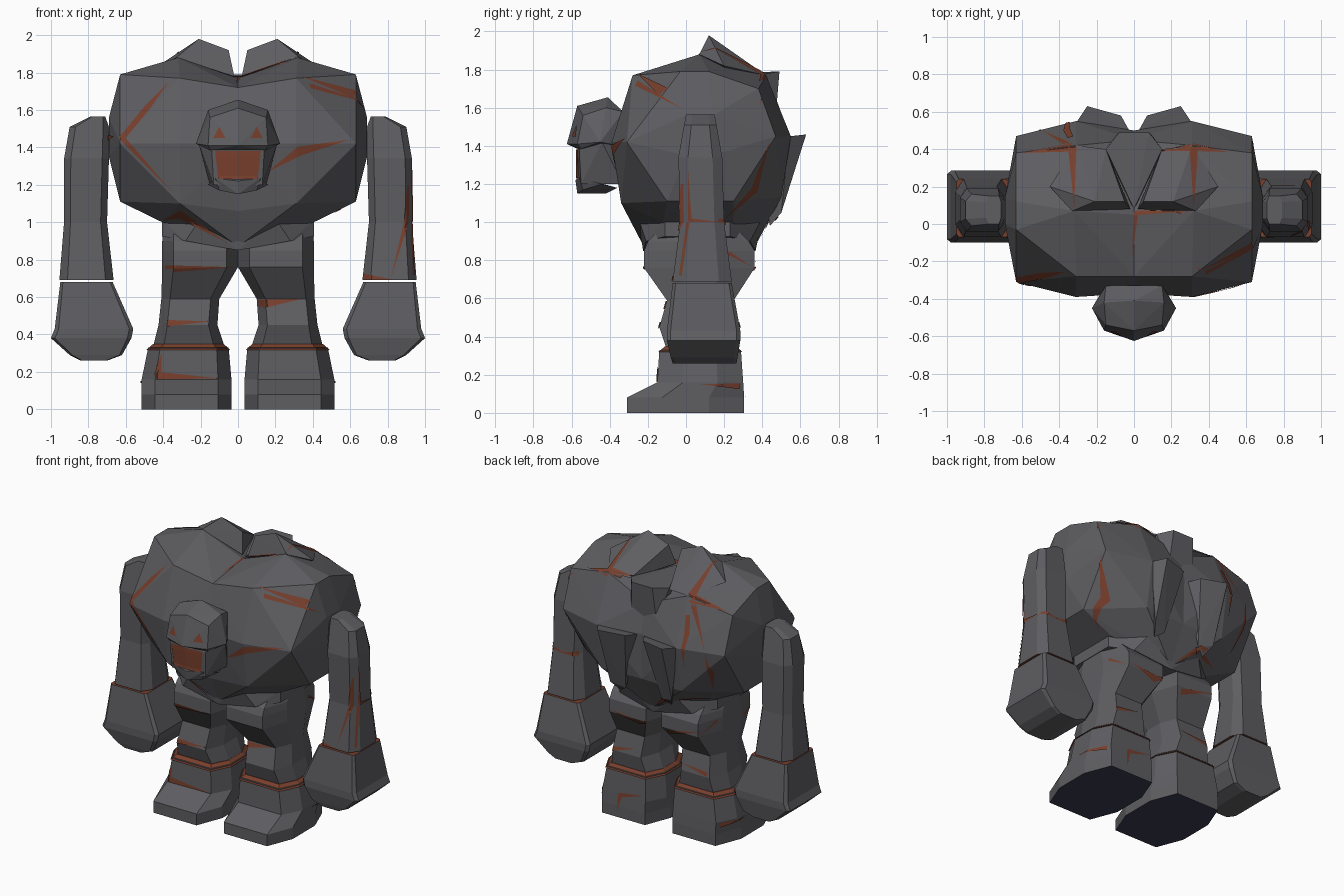
import bpy
import bmesh
from mathutils import Vector
from mathutils.bvhtree import BVHTree

default_cube = bpy.data.objects.get("Cube")
if default_cube:
    bpy.data.objects.remove(default_cube, do_unlink=True)


def make_material(name, red, green, blue):
    material = bpy.data.materials.new(name)
    material.use_nodes = True
    colour = (red, green, blue, 1)
    material.diffuse_color = colour
    material.node_tree.nodes["Principled BSDF"].inputs["Base Color"].default_value = colour
    return material


ROCK = make_material("dark rock", .112, .11, .12)
LAVA = make_material("lava orange", .19, .05, .026)
SOLE = make_material("sole blue grey", .042, .042, .085)


def finish(bm, name, materials, rule=None):
    """Turn a bmesh into a flat shaded object; rule picks the face material."""
    bmesh.ops.recalc_face_normals(bm, faces=bm.faces)
    bm.normal_update()
    if rule:
        for face in bm.faces:
            face.material_index = rule(face)
    mesh = bpy.data.meshes.new(name)
    bm.to_mesh(mesh)
    bm.free()
    for material in materials:
        mesh.materials.append(material)
    obj = bpy.data.objects.new(name, mesh)
    bpy.context.collection.objects.link(obj)
    return obj


def hull(name, points, side=1, both=False):
    """Faceted boulder; side flips x, both adds the mirrored points."""
    bm = bmesh.new()
    for x, y, z in points:
        bm.verts.new((x * side, y, z))
        if both and x:
            bm.verts.new((-x, y, z))
    bmesh.ops.convex_hull(bm, input=bm.verts[:])
    loose = [vert for vert in bm.verts if not vert.link_faces]
    bmesh.ops.delete(bm, geom=loose, context='VERTS')
    return finish(bm, name, [ROCK])


def loft(name, rings, side, cut_x, cut_y, materials=(ROCK,), rule=None):
    """Stack of chamfered rectangles, each given as z, x range and y range."""
    bm = bmesh.new()
    loops = []
    for z, x0, x1, y0, y1 in rings:
        a, b = (x1 - x0) * cut_x, (y1 - y0) * cut_y
        outline = [(x0 + a, y0), (x1 - a, y0), (x1, y0 + b), (x1, y1 - b),
                   (x1 - a, y1), (x0 + a, y1), (x0, y1 - b), (x0, y0 + b)]
        loops.append([bm.verts.new((x * side, y, z)) for x, y in outline])
    for low, high in zip(loops, loops[1:]):
        for i in range(len(low)):
            j = (i + 1) % len(low)
            bm.faces.new((low[i], low[j], high[j], high[i]))
    bm.faces.new(loops[0])
    bm.faces.new(loops[-1])
    return finish(bm, name, materials, rule)


def under_face(face):
    return 1 if face.normal.z < -.9 else 0


def upper_face(face):
    return 1 if face.normal.z > .9 else 0


# Outline points for the paired parts, on the +x side
chest = [(.69, 0, 1.56), (.69, .14, 1.56), (.69, 0, 1.35), (.69, .14, 1.35),
         (.63, -.31, 1.42), (.63, -.03, 1.79), (.63, .12, 1.79), (.63, .38, 1.7),
         (.63, .47, 1.45), (.31, -.39, 1.42), (.31, -.28, 1.77), (.32, .07, 1.88),
         (.31, .42, 1.77), (.31, .55, 1.45), (.63, -.1, 1.11), (.63, .25, 1.11),
         (.31, -.34, 1.1), (.31, .5, 1.13), (.405, -.12, 1), (.405, .25, 1), (0, -.22, .87),
         (0, .36, .87), (0, -.37, 1.42), (0, -.28, 1.72), (0, .05, 1.77),
         (0, .45, 1.65), (0, .5, 1.45), (0, -.3, 1.06), (0, .49, 1.13)]
shoulder_slab = [(.21, .12, 1.98), (.05, .12, 1.92), (.33, .07, 1.88), (.02, .08, 1.78),
                 (.45, .2, 1.82), (.31, .42, 1.77), (.15, .4, 1.765), (.2, .25, 1.7)]
back_slab = [(.25, .63, 1.46), (.07, .58, 1.45), (.31, .54, 1.45), (.02, .49, 1.44),
             (.24, .5, 1.05), (.14, .47, 1.02), (.2, .44, .98), (.17, .4, 1.2)]
leg_rings = [(.98, .02, .4, -.12, .25), (.9, 0, .405, -.2, .33), (.85, 0, .405, -.22, .36),
             (.76, 0, .405, -.22, .36), (.59, .1, .41, -.1, .25), (.45, .11, .425, -.14, .28),
             (.33, .07, .455, -.1, .26)]
band_rings = [(.318, .042, .49, -.148, .295), (.348, .075, .455, -.11, .265)]
foot_rings = [(0, .035, .515, -.31, .305), (.08, .035, .515, -.31, .305),
              (.16, .035, .515, -.15, .3), (.33, .05, .48, -.14, .288)]
arm_rings = [(1.565, .71, .79, 0, .15), (1.51, .69, .9, -.01, .16), (1.34, .69, .93, -.04, .19),
             (1, .7, .93, -.03, .2), (.69, .665, .955, -.07, .24)]
fist_rings = [(.68, .67, .95, -.07, .24), (.43, .56, .98, -.1, .285),
              (.38, .57, 1, -.1, .285), (.29, .62, .9, -.08, .27), (.26, .7, .84, -.07, .265)]

torso, arms, legs = [], [], []
for side, label in ((1, "left"), (-1, "right")):
    torso.append(hull(label + "_torso", chest, side))
    torso.append(hull(label + "_shoulder_slab", shoulder_slab, side))
    torso.append(hull(label + "_back_slab", back_slab, side))
    legs.append(loft(label + "_leg", leg_rings, side, .15, .32))
    loft(label + "_ankle_lava", band_rings, side, .15, .3, [LAVA])
    legs.append(loft(label + "_foot", foot_rings, side, .15, .3, [ROCK, SOLE], under_face))
    arms.append(loft(label + "_arm", arm_rings, side, .15, .22, [ROCK, LAVA], under_face))
    loft(label + "_fist", fist_rings, side, .05, .05, [ROCK, LAVA], upper_face)

# Belt of rock under the chest, and the wedge between the shoulders
torso.append(hull("waist", [(.407, -.11, .925), (.407, .23, .925), (.28, -.21, .9),
                            (.28, .335, .9), (0, -.225, .85), (0, .365, .85),
                            (.407, -.11, 1.01), (.407, .23, 1.01), (.2, -.25, 1.02),
                            (.2, .4, 1.02)], both=True))
torso.append(hull("neck_wedge", [(.08, .49, 1.79), (.15, .4, 1.775), (0, .08, 1.78),
                                 (.1, .47, 1.55), (.12, .3, 1.6)], both=True))

# Head: skull, heavy brow and jaw around a recessed mouth
head = [
    hull("skull", [(0, -.41, 1.64), (.15, -.33, 1.58), (.21, -.44, 1.42), (.15, -.33, 1.2),
                   (.13, -.55, 1.2), (.14, -.56, 1.38), (0, -.57, 1.38), (0, -.57, 1.2)], both=True),
    hull("brow", [(0, -.41, 1.655), (0, -.57, 1.61), (.16, -.42, 1.6), (.15, -.54, 1.56),
                  (.225, -.45, 1.42), (.16, -.57, 1.41), (0, -.625, 1.41), (0, -.57, 1.385),
                  (.15, -.55, 1.385), (.15, -.33, 1.58), (.16, -.34, 1.4)], both=True),
    hull("jaw", [(0, -.58, 1.22), (.12, -.56, 1.235), (.16, -.44, 1.2), (.1, -.54, 1.17),
                 (0, -.57, 1.15), (0, -.42, 1.15), (.12, -.36, 1.18)], both=True),
]

# Viewing direction and ray start for each side a crack can be laid on
PROJECTIONS = {
    "front": (Vector((0, 1, 0)), lambda u, v: Vector((u, -5, v))),
    "back": (Vector((0, -1, 0)), lambda u, v: Vector((u, 5, v))),
    "left": (Vector((-1, 0, 0)), lambda u, v: Vector((5, u, v))),
    "right": (Vector((1, 0, 0)), lambda u, v: Vector((-5, u, v))),
    "top": (Vector((0, 0, -1)), lambda u, v: Vector((u, v, 5))),
}


def lay_strips(name, targets, view, paths):
    """Drape tapering strips (u, v, width) over the target surfaces."""
    verts, polys = [], []
    for obj in targets:
        start = len(verts)
        verts += [vert.co.copy() for vert in obj.data.vertices]
        polys += [[start + i for i in poly.vertices] for poly in obj.data.polygons]
    tree = BVHTree.FromPolygons(verts, polys)
    direction, origin = PROJECTIONS[view]
    bm = bmesh.new()

    def drop(point):
        hit = tree.ray_cast(origin(point.x, point.y), direction)[0]
        return hit - direction * .006 if hit else None

    for path in paths:
        rows = []
        knots = [Vector(knot) for knot in path]
        for first, last in zip(knots, knots[1:]):
            along = (last - first).xy
            across = Vector((-along.y, along.x)).normalized()
            steps = max(2, int(along.length / .015))
            for k in range(steps + 1):
                knot = first.lerp(last, k / steps)
                half = across * max(knot.z, .002) / 2
                rows.append([drop(knot.xy + half * t) for t in (-1, 0, 1)])
        for near, far in zip(rows, rows[1:]):
            for i in (0, 1):
                quad = [near[i], near[i + 1], far[i + 1], far[i]]
                if None in quad:
                    continue
                depths = [corner.dot(direction) for corner in quad]
                if max(depths) - min(depths) < .05:
                    bm.faces.new([bm.verts.new(corner) for corner in quad])
    bmesh.ops.remove_doubles(bm, verts=bm.verts[:], dist=.0005)
    strip = finish(bm, name, [LAVA])
    if sum(p.normal.dot(direction) * p.area for p in strip.data.polygons) > 0:
        strip.data.flip_normals()


# Face
lay_strips("mouth", head, "front", [[(0, 1.23, .21), (0, 1.38, .245)]])
lay_strips("eyes", head, "front", [[(s * .1, 1.51, 0), (s * .1, 1.45, .065)] for s in (-1, 1)])

# Glowing cracks
lay_strips("chest_cracks", torso, "front", [
    [(-.37, 1.75, 0), (-.48, 1.62, .03), (-.62, 1.45, .03), (-.36, 1.17, 0)],
    [(.34, 1.78, 0), (.64, 1.68, .045)], [(.03, 1.79, 0), (.25, 1.86, .01)],
    [(.59, 1.44, 0), (.33, 1.38, .05), (.16, 1.27, 0)],
    [(-.4, 1.01, 0), (-.31, 1.04, .04), (-.06, .89, 0)]])
lay_strips("back_cracks", torso, "back", [
    [(-.34, 1.66, .03), (-.36, 1.55, .035), (-.35, 1.3, 0)],
    [(-.5, 1.45, 0), (-.52, 1.3, .03), (-.48, 1.13, 0)],
    [(-.02, .9, 0), (-.15, 1.01, .035), (-.4, 1.03, 0)]])
lay_strips("top_cracks", torso, "top", [
    [(-.6, .38, 0), (-.33, .41, .045), (-.32, .09, 0)], [(-.49, .5, 0), (-.34, .42, .03)],
    [(.13, .39, 0), (.32, .41, .04), (.5, .385, 0)], [(.32, .41, .045), (.32, .08, 0)],
    [(.32, .07, 0), (.01, .06, .025), (-.01, -.17, 0)]])
lay_strips("left_torso_cracks", torso, "left", [
    [(-.26, 1.73, .03), (-.03, 1.6, 0)], [(.41, 1.75, .02), (.39, 1.61, 0)],
    [(.44, 1.43, 0), (.36, 1.17, .035), (.21, 1.02, 0)]])
lay_strips("right_torso_cracks", torso, "right", [[(.1, 1.55, 0), (0, 1.45, .03), (-.16, 1.46, 0)]])
for view in ("left", "right"):
    lay_strips(view + "_leg_cracks", legs, view, [
        [(.22, .84, .02), (.34, .77, 0)], [(.08, .15, 0), (.28, .14, .03)]])
lay_strips("arm_side_cracks", arms, "left", [
    [(.01, 1.28, 0), (.02, 1.01, .02), (.18, 1, 0)], [(.01, 1, .015), (-.03, .72, .015)]])
lay_strips("arm_front_cracks", arms, "front", [
    [(.91, 1.2, .01), (.9, 1, .025), (.82, .71, 0)], [(.67, .71, .03), (.82, .695, 0)]])
lay_strips("arm_back_cracks", arms, "back", [[(.71, 1, .03), (.82, .99, .01), (.92, 1.01, .02)]])
lay_strips("leg_front_cracks", legs, "front", [
    [(-.39, .75, .04), (-.03, .76, 0)], [(-.37, .74, .03), (-.39, .64, 0)],
    [(.11, .56, .05), (.34, .59, 0)], [(-.38, .46, .035), (-.15, .47, 0)],
    [(-.41, .3, 0), (-.43, .18, .04), (-.1, .165, 0)]])
lay_strips("leg_back_cracks", legs, "back", [
    [(.34, .78, 0), (.12, .74, .035), (.02, .77, 0)], [(-.36, .8, 0), (-.1, .73, .035)],
    [(-.36, .47, .03), (-.16, .5, 0)], [(.2, .5, 0), (.38, .46, .03)],
    [(.12, .2, 0), (.3, .16, .03), (.32, .04, 0)]])
